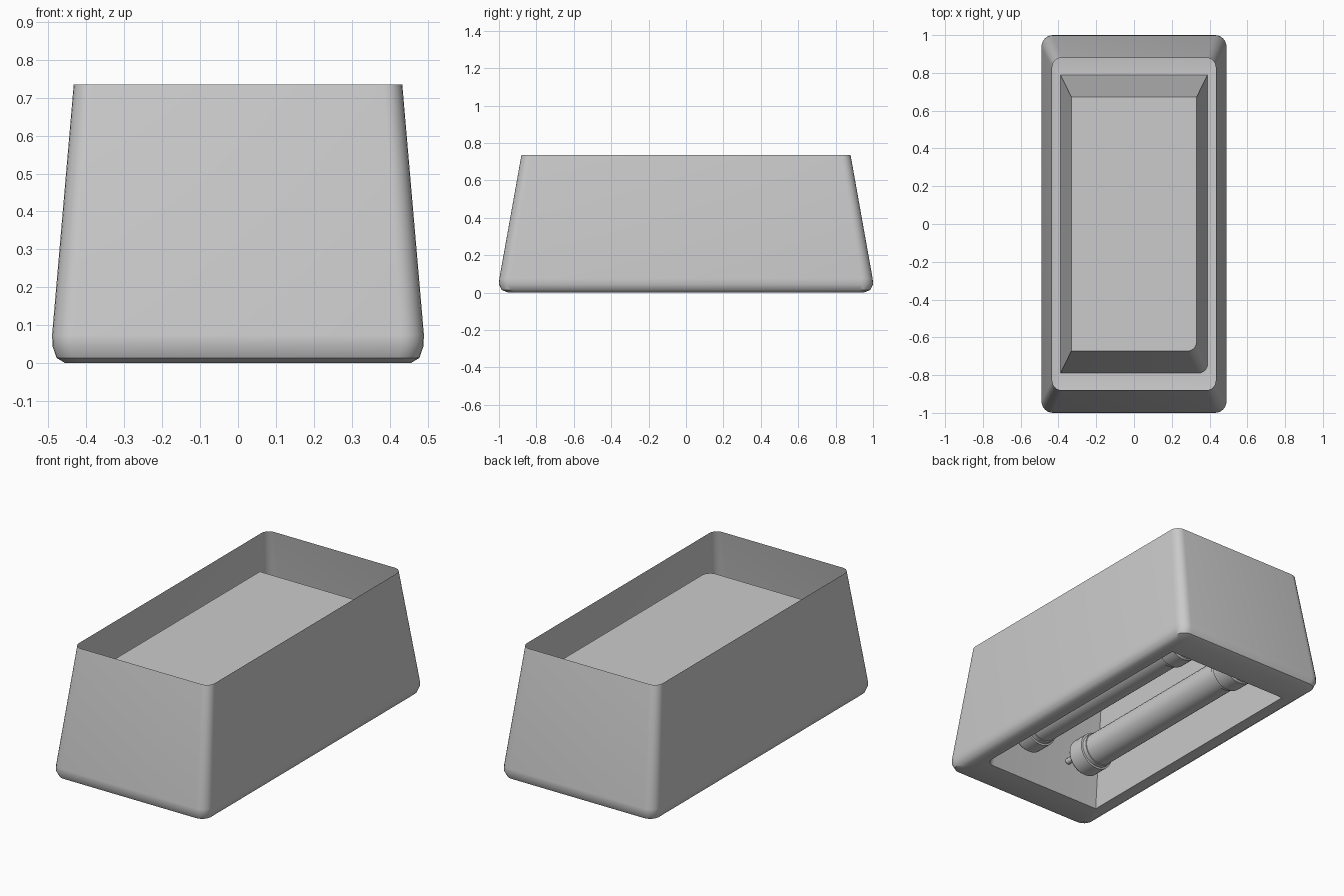
import bpy, bmesh
from math import sin, cos, pi

if "Cube" in bpy.data.objects:
    bpy.data.objects.remove(bpy.data.objects["Cube"])


def finish(name, bm, angle=35):
    bmesh.ops.remove_doubles(bm, verts=bm.verts, dist=0.0005)
    bmesh.ops.recalc_face_normals(bm, faces=bm.faces)
    me = bpy.data.meshes.new(name)
    bm.to_mesh(me)
    bm.free()
    ob = bpy.data.objects.new(name, me)
    bpy.context.collection.objects.link(ob)
    bpy.ops.object.select_all(action='DESELECT')
    ob.select_set(True)
    bpy.context.view_layer.objects.active = ob
    bpy.ops.object.shade_smooth_by_angle(angle=angle * pi / 180)
    return ob


def rect_ring(bm, hx, hy, z, radii, seg=6):
    """Rectangle with one radius per corner: ++, -+, --, +-."""
    ring = []
    signs = [(1, 1), (-1, 1), (-1, -1), (1, -1)]
    for k, ((sx, sy), r) in enumerate(zip(signs, radii)):
        for i in range(seg + 1):
            a = (k + i / seg) * pi / 2
            ring.append(bm.verts.new((sx * (hx - r) + r * cos(a),
                                      sy * (hy - r) + r * sin(a), z)))
    return ring


def bridge(bm, rings):
    for a, b in zip(rings, rings[1:]):
        n = len(a)
        for i in range(n):
            j = (i + 1) % n
            bm.faces.new((a[i], a[j], b[j], b[i]))


def lathe(name, profile, x, z, seg=32):
    """Solid of revolution along y from (y, radius) pairs."""
    bm = bmesh.new()
    rings = [[bm.verts.new((x + r * cos(2 * pi * i / seg), y, z + r * sin(2 * pi * i / seg)))
              for i in range(seg)] for y, r in profile]
    bridge(bm, rings)
    bm.faces.new(rings[0])
    bm.faces.new(rings[-1])
    return finish(name, bm)


# Housing: open tapered skirt, rounded foot, flat lip and inner reflector trough
bm = bmesh.new()
rings = [rect_ring(bm, hx, hy, z, [r] * 4) for hx, hy, z, r in (
    (0.433, 0.88, 0.735, 0.05), (0.49, 0.998, 0.075, 0.06),
    (0.489, 1.0, 0.045, 0.06), (0.478, 0.985, 0.014, 0.055), (0.455, 0.95, 0.0, 0.05))]
trough = [rect_ring(bm, hx, hy, z, (0, 0, 0, 0.05))
          for hx, hy, z in ((0.39, 0.79, 0.0), (0.332, 0.673, 0.6))]
bridge(bm, rings + trough)
bm.faces.new(trough[-1])
finish("housing", bm, 40)

# Two lamp tubes with stepped end caps and contact pins
TUBE_Z = 0.19
for side, x in (("left", -0.2), ("right", 0.2)):
    lathe(side + "_tube", [(-0.6, 0.093), (0.6, 0.093)], x, TUBE_Z)
    for end, s in (("front", -1), ("back", 1)):
        cap = [(0.53, 0.098), (0.555, 0.098), (0.557, 0.108), (0.655, 0.108), (0.665, 0.1)]
        lathe(f"{side}_{end}_cap", [(s * y, r) for y, r in cap], x, TUBE_Z)
        for px in (-0.045, 0.045):
            lathe(f"{side}_{end}_pin", [(s * 0.66, 0.018), (s * 0.745, 0.018), (s * 0.75, 0.013)],
                  x + px, TUBE_Z, 12)
